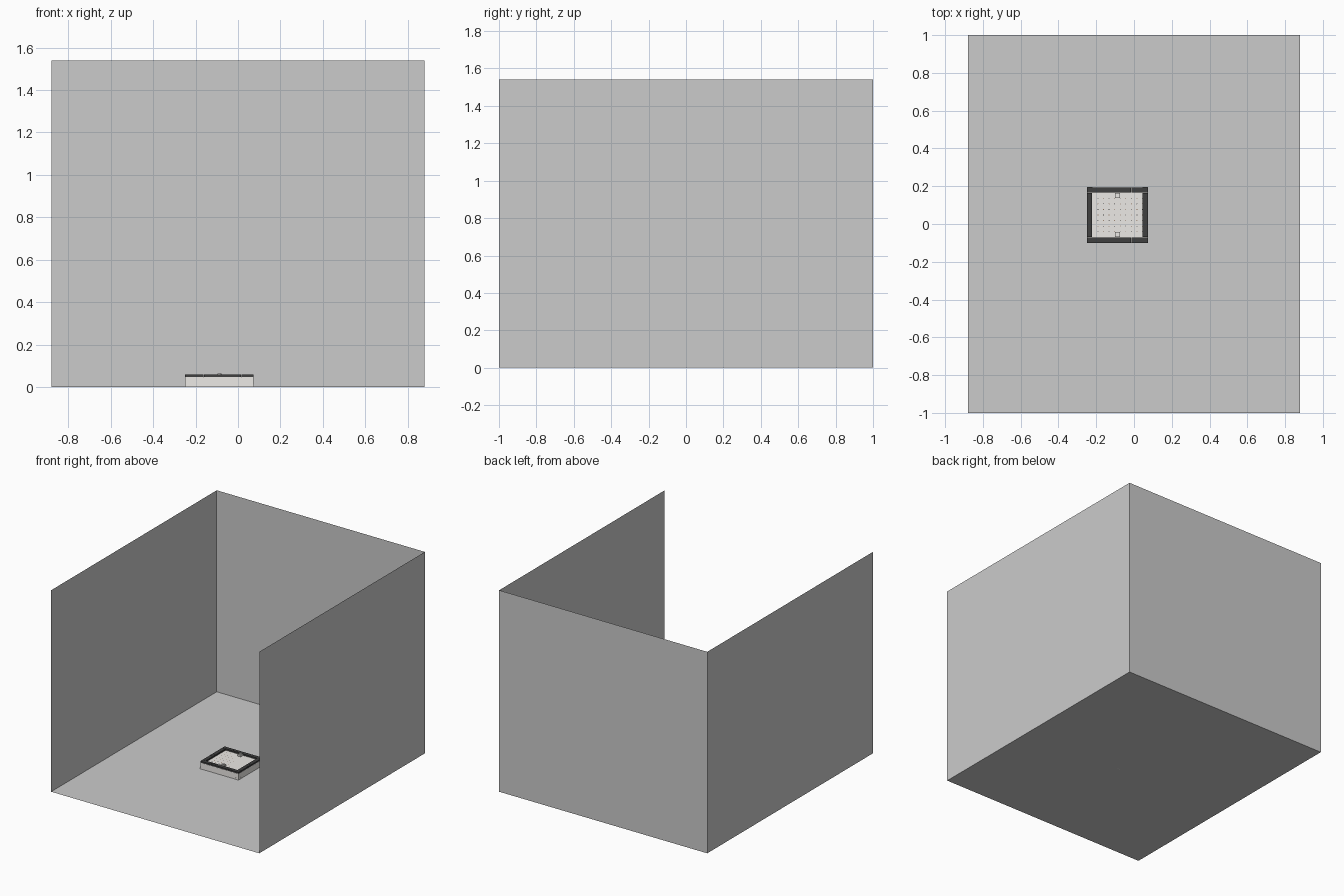
import bpy, bmesh
from mathutils import Matrix

if "Cube" in bpy.data.objects:
    bpy.data.objects.remove(bpy.data.objects["Cube"])

U = 0.0295               # one module of the table grid
P = 0.0118               # one layer height
X0, Y0 = -0.25, -0.10    # table corner
NX, NY = 11, 10
GAP = 0.0006


def material(name, rgb):
    m = bpy.data.materials.new(name)
    m.diffuse_color = (*rgb, 1)
    m.use_nodes = True
    m.node_tree.nodes["Principled BSDF"].inputs["Base Color"].default_value = m.diffuse_color
    return m


white = material("white", (0.84, 0.82, 0.79))
dark = material("charcoal", (0.05, 0.05, 0.05))
brown = material("brown", (0.25, 0.15, 0.09))


def finish(bm, name, mat=None):
    me = bpy.data.meshes.new(name)
    bm.to_mesh(me)
    bm.free()
    ob = bpy.data.objects.new(name, me)
    bpy.context.collection.objects.link(ob)
    if mat:
        me.materials.append(mat)
    return ob


def plane(name, pts):
    bm = bmesh.new()
    bm.faces.new([bm.verts.new(p) for p in pts])
    return finish(bm, name)


def add_box(bm, lo, hi):
    size = [b - a for a, b in zip(lo, hi)]
    mid = [(a + b) / 2 for a, b in zip(lo, hi)]
    bmesh.ops.create_cube(bm, size=1, matrix=Matrix.Translation(mid) @ Matrix.Diagonal((*size, 1)))


def add_cyl(bm, x, y, z0, z1, r, n):
    bmesh.ops.create_cone(bm, cap_ends=True, segments=n, radius1=r, radius2=r, depth=z1 - z0,
                          matrix=Matrix.Translation((x, y, (z0 + z1) / 2)))


def cells(bm, i0, j0, i1, j1, z0, z1, gap=GAP):
    add_box(bm, (X0 + i0 * U + gap, Y0 + j0 * U + gap, z0),
            (X0 + i1 * U - gap, Y0 + j1 * U - gap, z1))


# Room shell: floor and three walls, open at the front and top
W, D, H = 0.88, 1.0, 1.54
plane("floor", [(-W, -D, 0), (W, -D, 0), (W, D, 0), (-W, D, 0)])
plane("back_wall", [(-W, D, 0), (W, D, 0), (W, D, H), (-W, D, H)])
plane("left_wall", [(-W, -D, 0), (-W, D, 0), (-W, D, H), (-W, -D, H)])
plane("right_wall", [(W, D, 0), (W, -D, 0), (W, -D, H), (W, D, H)])

# Table body with small corner feet
bm = bmesh.new()
cells(bm, 0, 0, NX, NY, 0, 4 * P)
finish(bm, "table_body", white)
bm = bmesh.new()
for i in (0, NX - 1):
    for j in (0, NY - 1):
        cells(bm, i, j, i + 1, j + 1, 0, P, 0)
finish(bm, "corner_feet", white)

# Dark rim made of separate rail tiles
bm = bmesh.new()
xs = (0, 3, 4, 8, 9, NX)
ys = (1, 4, 5, 6, NY - 1)
for a, b in zip(xs, xs[1:]):
    for j in (0, NY - 1):
        cells(bm, a, j, b, j + 1, 4 * P + 0.0006, 5 * P)
for a, b in zip(ys, ys[1:]):
    for i in (0, NX - 1):
        cells(bm, i, a, i + 1, b, 4 * P + 0.0006, 5 * P)
finish(bm, "rim_rails", dark)

# Air holes on the playing surface
for name, par, mat in (("air_holes_dark", 0, dark), ("air_holes_brown", 1, brown)):
    bm = bmesh.new()
    for i in range(2, NX):
        for j in range(2, NY - 1):
            if (i + j) % 2 == par:
                add_cyl(bm, X0 + i * U, Y0 + j * U, 4 * P - 0.001, 4 * P + 0.0004, 0.0024, 8)
    finish(bm, name, mat)

# Two strikers with round knobs
for name, j in (("front_striker", 1), ("back_striker", NY - 2)):
    bm = bmesh.new()
    cells(bm, 5, j, 6, j + 1, 4 * P, 5 * P)
    add_cyl(bm, X0 + 5.5 * U, Y0 + (j + 0.5) * U, 5 * P, 5 * P + 0.006, 0.009, 16)
    finish(bm, name, white)
